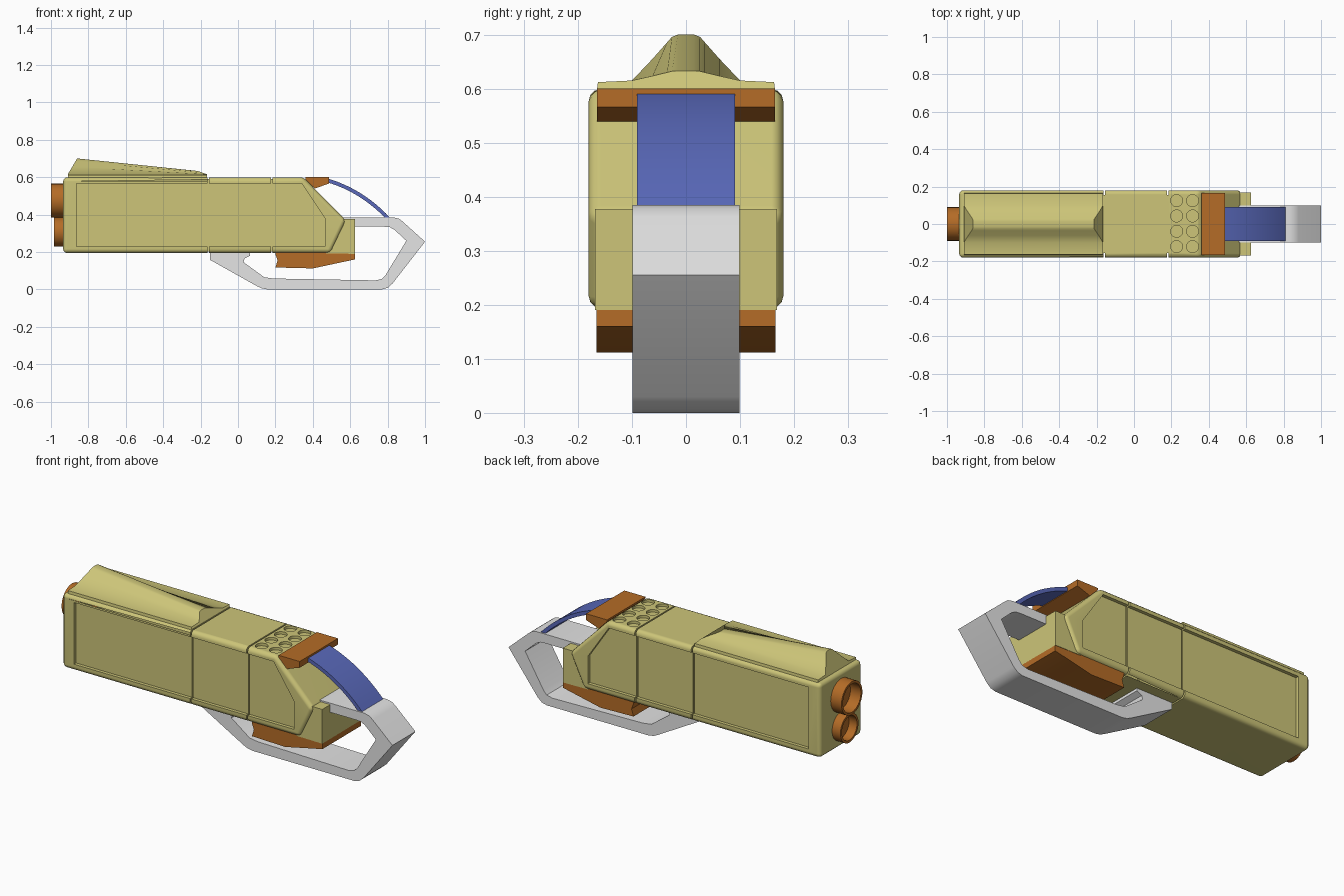
import bpy, bmesh, math
from mathutils import Matrix, Vector

cube = bpy.data.objects.get("Cube")
if cube:
    bpy.data.objects.remove(cube, do_unlink=True)


def material(name, rgb):
    m = bpy.data.materials.new(name)
    m.use_nodes = True
    m.diffuse_color = (*rgb, 1)
    for n in m.node_tree.nodes:
        if n.type == 'BSDF_PRINCIPLED':
            n.inputs["Base Color"].default_value = (*rgb, 1)
    return m


OLIVE = material("olive_yellow", (0.61, 0.56, 0.19))
ORANGE = material("burnt_orange", (0.46, 0.15, 0.02))
BLUE = material("slate_blue", (0.10, 0.14, 0.49))
GREY = material("light_grey", (0.78, 0.78, 0.78))


def finish(name, bm, mat, bevel=0, segments=2):
    bmesh.ops.recalc_face_normals(bm, faces=bm.faces[:])
    me = bpy.data.meshes.new(name)
    bm.to_mesh(me)
    bm.free()
    ob = bpy.data.objects.new(name, me)
    bpy.context.collection.objects.link(ob)
    me.materials.append(mat)
    if bevel:
        mod = ob.modifiers.new("Bevel", 'BEVEL')
        mod.width, mod.segments = bevel, segments
        mod.limit_method, mod.angle_limit = 'ANGLE', math.radians(35)
    return ob


def add_prism(bm, profile, y0, y1):
    """Extrude an x-z outline from y0 to y1."""
    f = bm.faces.new([bm.verts.new((x, y0, z)) for x, z in profile])
    ext = bmesh.ops.extrude_face_region(bm, geom=[f])["geom"]
    moved = [v for v in ext if isinstance(v, bmesh.types.BMVert)]
    bmesh.ops.translate(bm, verts=moved, vec=(0, y1 - y0, 0))


def prism(name, profile, half, mat, bevel=0, segments=2):
    bm = bmesh.new()
    add_prism(bm, profile, -half, half)
    return finish(name, bm, mat, bevel, segments)


def add_box(bm, centre, size):
    mat = Matrix.Translation(centre) @ Matrix.Diagonal((*size, 1))
    bmesh.ops.create_cube(bm, size=1, matrix=mat)


def carve(target, cutters):
    """Subtract the cutters, bake the result and delete the cutters."""
    for c in cutters:
        c.hide_render = True
        mod = target.modifiers.new("Cut", 'BOOLEAN')
        mod.object, mod.operation, mod.solver = c, 'DIFFERENCE', 'EXACT'
    deps = bpy.context.evaluated_depsgraph_get()
    baked = bpy.data.meshes.new_from_object(target.evaluated_get(deps))
    target.modifiers.clear()
    target.data = baked
    for c in cutters:
        bpy.data.objects.remove(c, do_unlink=True)
    baked.materials.clear()
    baked.materials.append(OLIVE)


# Main housing with a sloping nose
body = prism("housing", [(-0.935, 0.194), (0.495, 0.194), (0.578, 0.368),
                         (0.35, 0.599), (-0.935, 0.599)],
             0.18, OLIVE, 0.022, 3)

# Recessed side panels
panel = [(-0.863, 0.23), (0.465, 0.23), (0.465, 0.38), (0.34, 0.566), (-0.863, 0.566)]
bm = bmesh.new()
for s in (-1, 1):
    add_prism(bm, panel, s * 0.162, s * 0.25)
panels = finish("panel_cutter", bm, OLIVE)

# Seams that split the housing into three sections
side, cap = bmesh.new(), bmesh.new()
for x in (-0.16, 0.18):
    for s in (-1, 1):
        add_box(side, (x, s * 0.206, 0.4), (0.008, 0.1, 0.6))
        add_box(cap, (x, 0, 0.3965 + s * 0.242), (0.008, 0.5, 0.095))
seams = [finish("side_seam_cutter", side, OLIVE), finish("cap_seam_cutter", cap, OLIVE)]

# Round vents in the top
bm = bmesh.new()
for x in (0.228, 0.313):
    for row in range(4):
        bmesh.ops.create_cone(bm, cap_ends=True, segments=24, radius1=0.032, radius2=0.032,
                              depth=0.05,
                              matrix=Matrix.Translation((x, -0.121 + row * 0.082, 0.61)))
vents = finish("vent_cutter", bm, OLIVE)
carve(body, [panels, *seams, vents])
body.modifiers.new("Flat Normals", 'WEIGHTED_NORMAL').keep_sharp = True

# Nose block
prism("nose_block", [(0.47, 0.192), (0.625, 0.19), (0.625, 0.377), (0.55, 0.377)],
      0.168, OLIVE)

# Top fin: two leaning cross-sections joined lengthwise
half = [(0.165, -0.02), (0.163, -0.003), (0.1, 0), (0.062, 0.47), (0.035, 0.83),
        (0.026, 0.95), (0.015, 1)]
outline = half + [(-y, f) for y, f in reversed(half)]
bm = bmesh.new()
rings = []
for x, lean, height in ((-0.91, 0.05, 0.085), (-0.165, -0.05, 0.018)):
    ring = []
    for y, f in outline:
        z = 0.615 + f * height if f >= 0 else 0.615 + f
        ring.append(bm.verts.new((x + lean * max(f, 0), y, z)))
    rings.append(ring)
    bm.faces.new(ring)
n = len(outline)
for i in range(n):
    j = (i + 1) % n
    bm.faces.new((rings[0][i], rings[0][j], rings[1][j], rings[1][i]))
finish("top_fin", bm, OLIVE)

# Orange wedges on and under the nose
prism("top_wedge", [(0.36, 0.59), (0.41, 0.539), (0.487, 0.566), (0.487, 0.6), (0.36, 0.6)],
      0.165, ORANGE)
prism("lower_grip", [(0.2, 0.197), (0.2, 0.187), (0.212, 0.155), (0.2, 0.117), (0.4, 0.112),
                     (0.625, 0.16), (0.625, 0.191), (0.49, 0.197)], 0.166, ORANGE)

# Rear tubes, spun from a cup profile
for name, z, r, end in (("upper_tube", 0.475, 0.09, -1.0), ("lower_tube", 0.307, 0.078, -0.985)):
    bm = bmesh.new()
    cup = [(-0.9, r), (end, r), (end, r - 0.013), (-0.937, r - 0.013), (-0.937, 0)]
    vs = [bm.verts.new((x, 0, z + d)) for x, d in cup]
    es = [bm.edges.new(p) for p in zip(vs, vs[1:])]
    bmesh.ops.spin(bm, geom=vs + es, cent=(0, 0, z), axis=(1, 0, 0),
                   angle=math.tau, steps=32)
    bmesh.ops.remove_doubles(bm, verts=bm.verts[:], dist=0.0005)
    finish(name, bm, ORANGE)

# Grey hand guard, an open loop around the grip
outer = [(-0.15, 0.197), (-0.15, 0.158), (0.1, 0.018), (0.125, 0.006), (0.155, 0),
         (0.77, 0), (0.8, 0.008), (0.825, 0.03), (1.0, 0.255), (0.88, 0.363),
         (0.86, 0.378), (0.83, 0.385), (0.56, 0.385)]
inner = [(0.56, 0.335), (0.78, 0.335), (0.81, 0.333), (0.835, 0.32), (0.9, 0.26),
         (0.79, 0.078), (0.77, 0.056), (0.735, 0.048), (0.19, 0.058), (0.14, 0.065),
         (0.03, 0.145), (0.035, 0.165), (0.065, 0.18), (0.065, 0.197)]
prism("hand_guard", outer + inner, 0.099, GREY)

# Curved blue strap between wedge and guard
p0, p1, p2 = Vector((0.475, 0.594)), Vector((0.67, 0.538)), Vector((0.815, 0.381))
upper, lower = [], []
for i in range(13):
    t = i / 12
    p = p0 * (1 - t) ** 2 + p1 * 2 * t * (1 - t) + p2 * t * t
    d = ((p1 - p0) * (1 - t) + (p2 - p1) * t).normalized()
    upper.append(tuple(p))
    lower.append((p.x - abs(d.y) * 0.02, p.y - d.x * 0.02))
prism("curved_strap", upper + lower[::-1], 0.091, BLUE)

# Smooth shading with sharp edges kept
bpy.ops.object.select_all(action='DESELECT')
for ob in bpy.context.collection.objects:
    if ob.type == 'MESH':
        ob.select_set(True)
        bpy.context.view_layer.objects.active = ob
bpy.ops.object.shade_smooth_by_angle(angle=math.radians(32))
